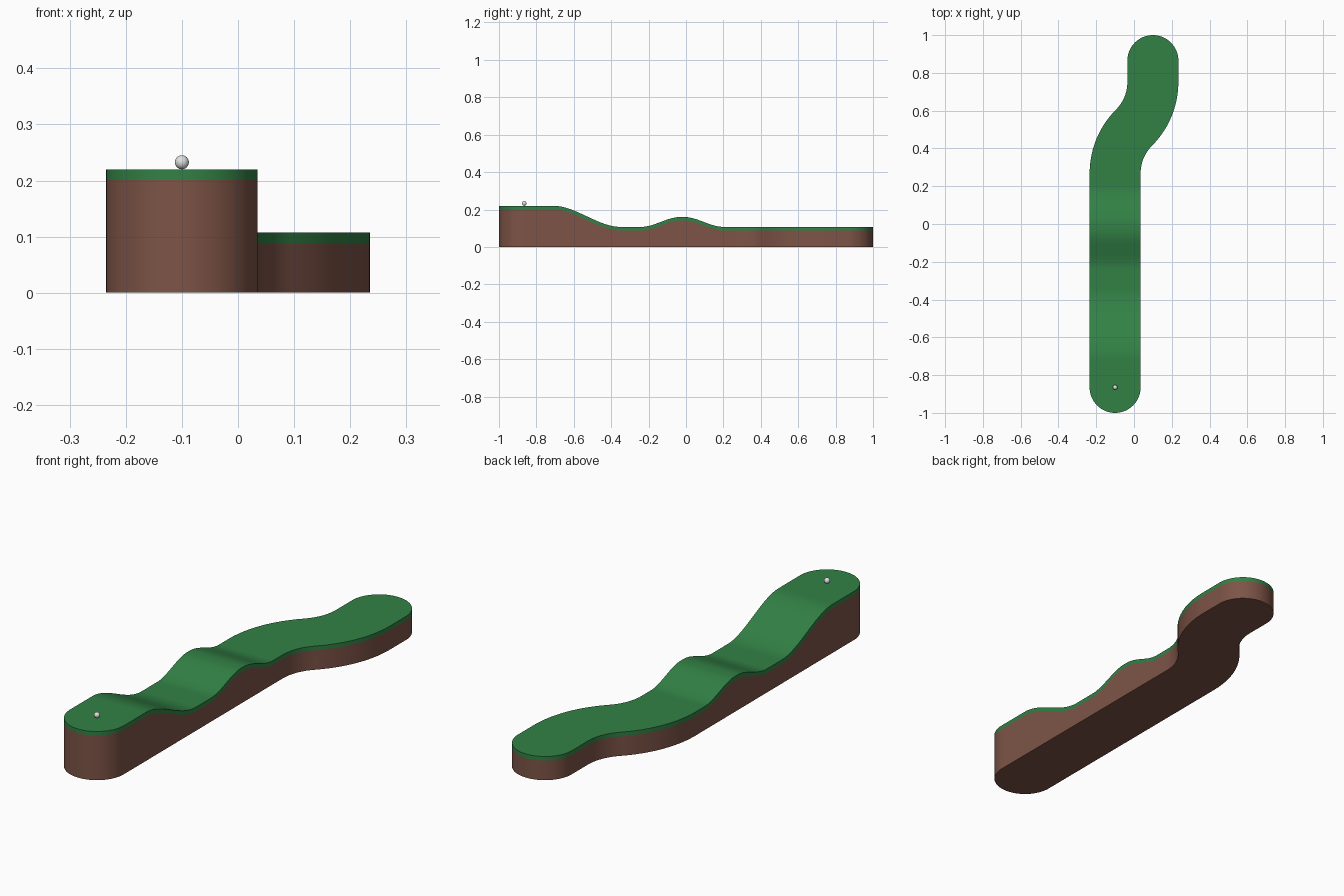
import bpy, bmesh
from math import sin, cos, pi, radians
from mathutils import Vector

cube = bpy.data.objects.get("Cube")
if cube:
    bpy.data.objects.remove(cube, do_unlink=True)

HALF = 0.135          # half width of the lane
LANE_X = 0.1          # sideways offset of the two straight parts
END_Y = 1 - HALF      # centre of each rounded end
BEND_MID = 0.51       # middle of the S bend
BEND = radians(45)
GRASS = 0.019


def material(name, rgb, roughness=0.8):
    mat = bpy.data.materials.new(name)
    mat.use_nodes = True
    mat.diffuse_color = (*rgb, 1)
    shader = mat.node_tree.nodes["Principled BSDF"]
    shader.inputs["Base Color"].default_value = (*rgb, 1)
    shader.inputs["Roughness"].default_value = roughness
    return mat


def ease(a, b, y):
    t = min(max((y - a) / (b - a), 0), 1)
    return t * t * (3 - 2 * t)


def height(y):
    """Raised tee, slope down, then one hump."""
    slope = 0.22 - 0.113 * ease(-0.71, -0.35, y)
    hump = 0.053 * ease(-0.24, -0.03, y) * (1 - ease(-0.01, 0.2, y))
    return slope + hump


def lane_stations():
    """Pairs of left and right edge points along the lane."""
    pairs = []

    def add(x, y, angle=0, half=HALF):
        side = Vector((cos(angle), -sin(angle))) * half
        pairs.append((Vector((x, y)) - side, Vector((x, y)) + side))

    cap_steps, bend_steps, straight_steps = 16, 12, 90
    radius = LANE_X / (1 - cos(BEND))
    reach = radius * sin(BEND)
    # rounded front end
    for i in range(cap_steps):
        t = pi / 2 * (1 - i / cap_steps)
        add(-LANE_X, -END_Y - HALF * sin(t), half=HALF * cos(t))
    # long straight
    start = BEND_MID - reach
    for i in range(straight_steps):
        add(-LANE_X, -END_Y + (start + END_Y) * i / straight_steps)
    # S bend: turn out, then turn back
    for i in range(bend_steps):
        a = BEND * i / bend_steps
        add(-LANE_X + radius * (1 - cos(a)), start + radius * sin(a), a)
    for i in range(bend_steps + 1):
        a = BEND * (1 - i / bend_steps)
        add(LANE_X - radius * (1 - cos(a)), BEND_MID + reach - radius * sin(a), a)
    # rounded back end
    for i in range(cap_steps + 1):
        t = pi / 2 * i / cap_steps
        add(LANE_X, END_Y + HALF * sin(t), half=HALF * cos(t))
    return pairs


def lane_slab(name, low, high, mat):
    """Closed solid following the lane between two height functions."""
    bm = bmesh.new()
    rings = []
    for left, right in lane_stations():
        rings.append([bm.verts.new((p.x, p.y, level(p.y)))
                      for p, level in ((left, low), (right, low),
                                       (right, high), (left, high))])
    for a, b in zip(rings, rings[1:]):
        for k in range(4):
            n = (k + 1) % 4
            bm.faces.new((a[k], a[n], b[n], b[k]))
    bmesh.ops.remove_doubles(bm, verts=bm.verts, dist=1e-5)
    bmesh.ops.recalc_face_normals(bm, faces=bm.faces)
    mesh = bpy.data.meshes.new(name)
    bm.to_mesh(mesh)
    bm.free()
    mesh.materials.append(mat)
    obj = bpy.data.objects.new(name, mesh)
    bpy.context.collection.objects.link(obj)
    bpy.ops.object.select_all(action='DESELECT')
    obj.select_set(True)
    bpy.context.view_layer.objects.active = obj
    bpy.ops.object.shade_smooth_by_angle(angle=radians(35))
    return obj


soil = material("soil brown", (0.205, 0.088, 0.062))
green = material("grass green", (0.032, 0.22, 0.06))
white = material("ball white", (0.75, 0.75, 0.75), 0.4)

# Earth body and grass layer
lane_slab("earth_base", lambda y: 0, lambda y: height(y) - GRASS, soil)
lane_slab("grass_top", lambda y: height(y) - GRASS, height, green)

# Ball on the tee
BALL = 0.0125
bpy.ops.mesh.primitive_uv_sphere_add(segments=32, ring_count=16, radius=BALL,
                                     location=(-LANE_X, -END_Y, height(-END_Y) + BALL))
ball = bpy.context.object
ball.name = "ball"
ball.data.materials.append(white)
bpy.ops.object.shade_smooth()
